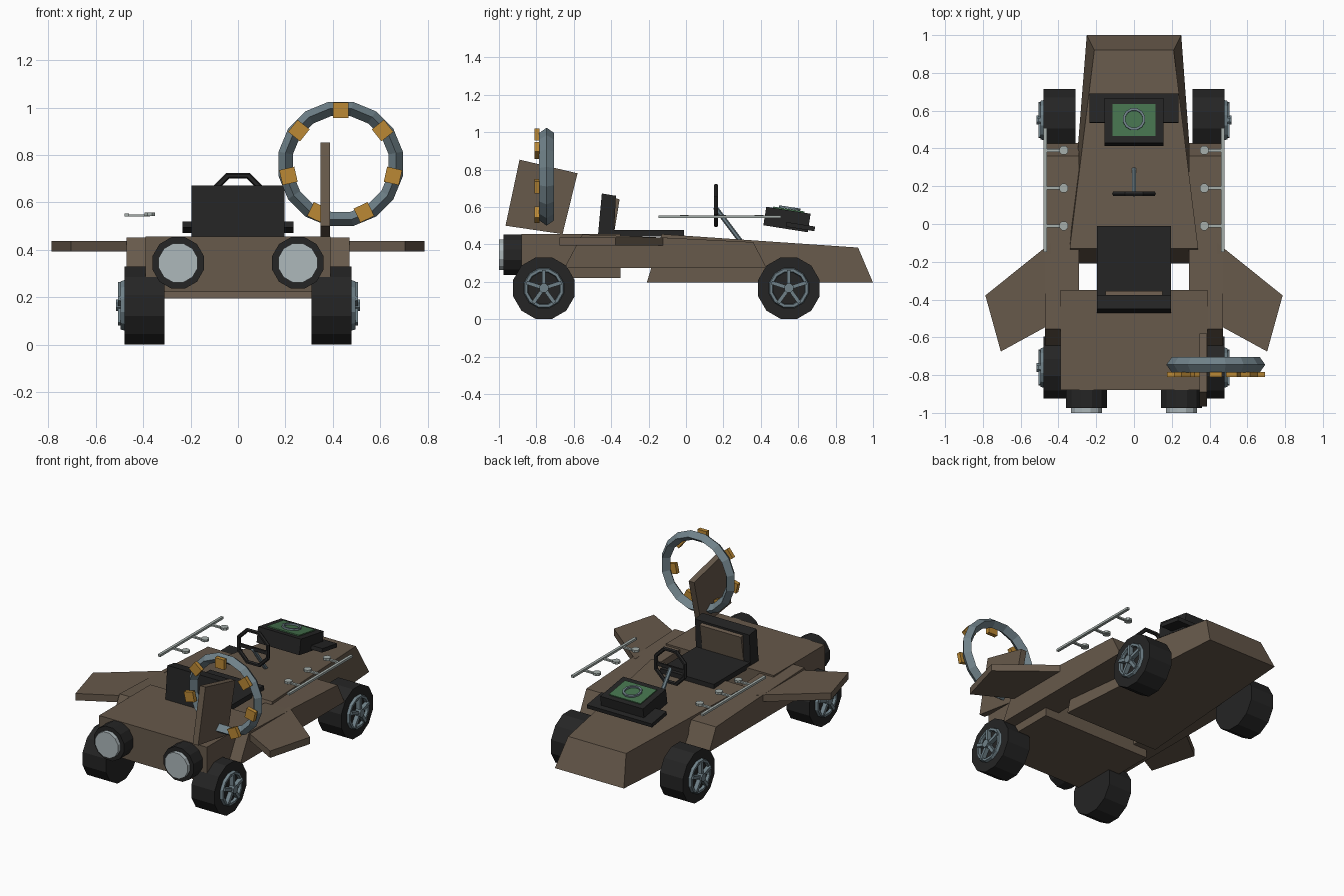
import bpy, bmesh, math
from mathutils import Vector, Matrix

if "Cube" in bpy.data.objects:
    bpy.data.objects.remove(bpy.data.objects["Cube"])


def material(name, rgb):
    m = bpy.data.materials.new(name)
    m.diffuse_color = (*rgb, 1)
    m.use_nodes = True
    m.node_tree.nodes["Principled BSDF"].inputs["Base Color"].default_value = m.diffuse_color
    return m


BROWN = material("brown_body", (0.135, 0.1, 0.07))
BLACK = material("black_rubber", (0.018, 0.018, 0.018))
STEEL = material("blue_steel", (0.16, 0.22, 0.25))
AMBER = material("amber", (0.5, 0.25, 0.035))
GREEN = material("green_screen", (0.06, 0.17, 0.075))
LENS = material("pale_lens", (0.42, 0.48, 0.5))
RAIL = material("grey_rail", (0.38, 0.43, 0.41))


def finish(name, bm, mat):
    bmesh.ops.recalc_face_normals(bm, faces=bm.faces)
    me = bpy.data.meshes.new(name)
    bm.to_mesh(me)
    bm.free()
    me.materials.append(mat)
    ob = bpy.data.objects.new(name, me)
    bpy.context.collection.objects.link(ob)
    return ob


def place(axis, a, b, h):
    return {'x': (h, a, b), 'y': (a, h, b), 'z': (a, b, h)}[axis]


def loft(name, rings, mat, closed=False):
    """Join loops of equal length; cap the ends or close into a ring."""
    bm = bmesh.new()
    loops = [[bm.verts.new(p) for p in r] for r in rings]
    n = len(loops[0])
    pairs = list(zip(loops, loops[1:])) + ([(loops[-1], loops[0])] if closed else [])
    for A, B in pairs:
        for i in range(n):
            j = (i + 1) % n
            bm.faces.new((A[i], A[j], B[j], B[i]))
    if not closed:
        bm.faces.new(loops[0])
        bm.faces.new(loops[-1])
    return finish(name, bm, mat)


def prism(name, pts, axis, lo, hi, mat):
    return loft(name, [[place(axis, a, b, h) for a, b in pts] for h in (lo, hi)], mat)


def ngon(ca, cb, r, n):
    return [(ca + r * math.cos((i + .5) * math.tau / n),
             cb + r * math.sin((i + .5) * math.tau / n)) for i in range(n)]


def ring(name, ca, cb, axis, section, n, mat):
    """Sweep a section of (radius, height) points round an axis."""
    rows = []
    for i in range(n):
        t = (i + .5) * math.tau / n
        rows.append([place(axis, ca + r * math.cos(t), cb + r * math.sin(t), h)
                     for r, h in section])
    return loft(name, rows, mat, closed=True)


def box(name, centre, size, mat, rot=(0, 'X')):
    bm = bmesh.new()
    bmesh.ops.create_cube(bm, size=1)
    M = Matrix.Translation(centre) @ Matrix.Rotation(rot[0], 4, rot[1]) @ Matrix.Diagonal((*size, 1))
    bmesh.ops.transform(bm, matrix=M, verts=bm.verts)
    return finish(name, bm, mat)


def rod(name, p, q, r, mat, n=6):
    p, q = Vector(p), Vector(q)
    bm = bmesh.new()
    bmesh.ops.create_cone(bm, cap_ends=True, segments=n, radius1=r, radius2=r, depth=(q - p).length)
    M = Matrix.Translation((p + q) / 2) @ (q - p).to_track_quat('Z', 'Y').to_matrix().to_4x4()
    bmesh.ops.transform(bm, matrix=M, verts=bm.verts)
    return finish(name, bm, mat)


# wedge nose: end loops at far tip and behind
def quad(yb, zb, wb, yt, zt, wt):
    return [(-wb, yb, zb), (wb, yb, zb), (wt, yt, zt), (-wt, yt, zt)]


loft("nose", [quad(-.21, .195, .34, -.13, .455, .34),
              quad(1.0, .195, .25, .92, .383, .21)], BROWN)
# tail body
box("tail_body", (0, -.615, .339), (.78, .53, .235), BROWN)

for s, side in ((1, "right"), (-1, "left")):
    # side pods with slanted ends
    prism(side + "_pod", [(-.65, .275), (.43, .275), (.36, .412), (-.13, .437), (-.555, .453)],
          'x', s * .29, s * .47, BROWN)
    # swept wings
    prism(side + "_wing", [(s * .44, -.10), (s * .787, -.378), (s * .705, -.675), (s * .44, -.53)],
          'z', .393, .438, BROWN)
    # lamps
    prism(side + "_lamp_housing", ngon(s * .252, .345, .112, 12), 'y', -.975, -.87, BLACK)
    prism(side + "_lamp_lens", ngon(s * .252, .345, .085, 12), 'y', -1.0, -.97, LENS)
    # hand rails with three brackets
    box(side + "_rail", (s * .469, .18, .547), (.018, .655, .014), RAIL)
    for i, y in enumerate((-.01, .19, .39)):
        box(f"{side}_rail_bracket_{i}", (s * .42, y, .545), (.1, .016, .01), RAIL)
        prism(f"{side}_rail_knob_{i}", ngon(s * .372, y, .025, 8), 'z', .543, .558, RAIL)
    # wheels
    for y, end in ((.55, "nose"), (-.76, "tail")):
        pre = f"{side}_{end}_wheel"
        prism(pre + "_tyre", ngon(y, .166, .17, 12), 'x', s * .31, s * .478, BLACK)
        ring(pre + "_rim", y, .166, 'x',
             [(.085, s * .47), (.09, s * .495), (.105, s * .495), (.113, s * .47)], 12, STEEL)
        prism(pre + "_hub", ngon(y, .166, .026, 8), 'x', s * .47, s * .515, STEEL)
        for k in range(5):
            t = math.radians(90 + 72 * k)
            box(f"{pre}_spoke_{k}", (s * .49, y + .055 * math.cos(t), .166 + .055 * math.sin(t)),
                (.03, .085, .02), STEEL, (t, 'X'))

# seat
box("seat_cushion", (0, -.21, .459), (.39, .4, .034), BLACK)
prism("seat_back", [(-.47, .455), (-.385, .455), (-.375, .66), (-.45, .672)], 'x', -.197, .197, BLACK)
prism("seat_back_pad", [(-.40, .475), (-.382, .475), (-.355, .64), (-.385, .65)], 'x', -.15, .15, BROWN)

# steering wheel
R, D = .113, .013
ring("steering_wheel", 0, .608, 'y',
     [(R + D * math.cos(a * math.tau / 6), .16 + D * math.sin(a * math.tau / 6)) for a in range(6)],
     8, BLACK)
box("steering_bar", (0, .16, .6), (.2, .012, .022), BLACK)
rod("steering_column", (0, .155, .6), (0, .29, .42), .013, STEEL)

# instrument console, tilted away from the seat
tilt = (math.radians(-9), 'X')
box("console_box", (0, .54, .533), (.31, .24, .1), BLACK, tilt)
box("console_shelf", (0, .612, .495), (.47, .155, .025), BLACK, tilt)
box("console_screen", (0, .55, .584), (.23, .17, .01), GREEN, tilt)
dial = ring("console_dial", 0, 0, 'z',
            [(.047, -.005), (.06, -.005), (.06, .006), (.047, .006)], 12, STEEL)
dial.matrix_world = Matrix.Translation((0, .555, .594)) @ Matrix.Rotation(tilt[0], 4, 'X')

# tail fin with ring antenna
prism("tail_fin", [(-.965, .5), (-.66, .455), (-.58, .78), (-.89, .853)], 'x', .347, .387, BROWN)
CX, CZ, CY = .433, .762, -.745
ring("antenna_ring", CX, CZ, 'y',
     [(.206, CY), (.238, CY - .04), (.267, CY), (.238, CY + .04)], 16, STEEL)
for k in range(7):
    t = math.radians(90 + k * 360 / 7)
    box(f"antenna_block_{k}", (CX + .226 * math.cos(t), -.797, CZ + .226 * math.sin(t)),
        (.065, .026, .065), AMBER, (-t, 'Y'))
